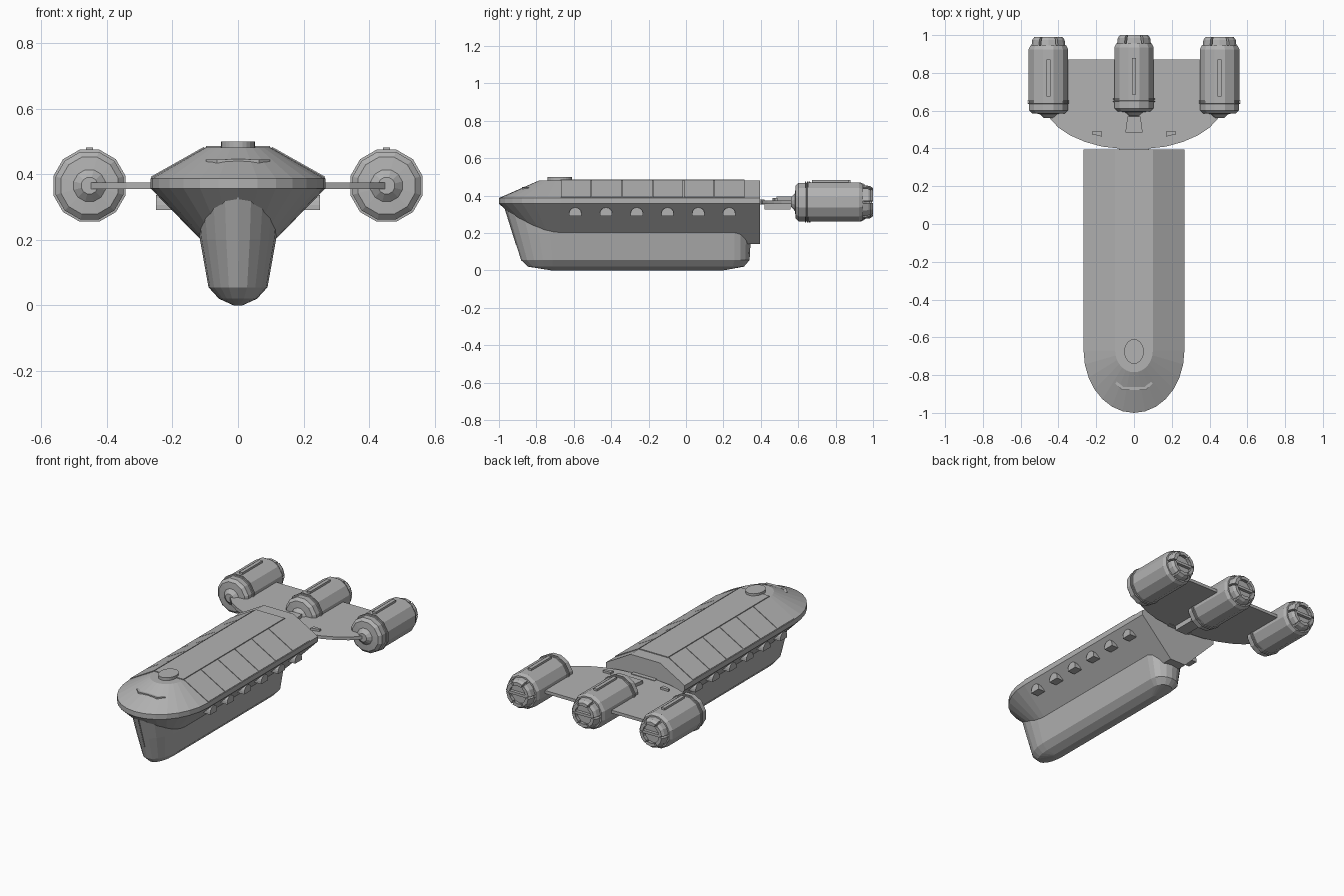
import bpy, bmesh
from math import sin, cos, pi
from mathutils import Vector

if "Cube" in bpy.data.objects:
    bpy.data.objects.remove(bpy.data.objects["Cube"])

grey = bpy.data.materials.new("hull_grey")
grey.use_nodes = True
grey.diffuse_color = (0.45, 0.45, 0.45, 1)
grey.node_tree.nodes["Principled BSDF"].inputs["Base Color"].default_value = (0.45, 0.45, 0.45, 1)


def solid(name, lofts, mirror=False):
    """Make one object from closed lofts; each loft is a list of equal rings."""
    bm = bmesh.new()
    for rings in lofts:
        rows = [[bm.verts.new(p) for p in ring] for ring in rings]
        n = len(rows[0])
        for a, b in zip(rows, rows[1:]):
            for i in range(n):
                j = (i + 1) % n
                bm.faces.new((a[i], a[j], b[j], b[i]))
        bm.faces.new(rows[0][::-1])
        bm.faces.new(rows[-1])
    bmesh.ops.recalc_face_normals(bm, faces=bm.faces)
    mesh = bpy.data.meshes.new(name)
    bm.to_mesh(mesh)
    bm.free()
    mesh.materials.append(grey)
    obj = bpy.data.objects.new(name, mesh)
    bpy.context.collection.objects.link(obj)
    if mirror:
        obj.modifiers.new("mirror", 'MIRROR')
    return obj


def prism(points, offset):
    return [points, [Vector(p) + Vector(offset) for p in points]]


def box(x0, x1, y0, y1, z0, z1):
    return prism([(x0, y0, z0), (x1, y0, z0), (x1, y1, z0), (x0, y1, z0)], (0, 0, z1 - z0))


def arc(hw, yc, length, z, steps, start):
    return [(hw * cos(start + pi * i / steps), yc + length * sin(start + pi * i / steps), z)
            for i in range(steps + 1)]


# Main hull: V-shaped belly, edge band and sloped roof with a rounded bow
REAR, BOW = 0.395, -0.67


def hull_ring(z, hw, length):
    return [(hw, REAR, z), (-hw, REAR, z)] + arc(hw, BOW, length, z, 14, pi)


solid("main_hull", [[hull_ring(0.14, 0.055, 0.10), hull_ring(0.357, 0.267, 0.33),
                     hull_ring(0.387, 0.267, 0.33), hull_ring(0.481, 0.10, 0.115)]])


# Keel pod: tapered tub with rounded ends
def keel_ring(z, hw, front, rear, front_len, rear_len):
    return (arc(hw, rear - rear_len, rear_len, z, 8, 0)
            + arc(hw, front + front_len, front_len, z, 10, pi))


solid("keel_pod", [[keel_ring(0.34, 0.13, -0.97, 0.35, 0.22, 0.09),
                    keel_ring(0.20, 0.116, -0.927, 0.348, 0.20, 0.09),
                    keel_ring(0.055, 0.09, -0.882, 0.34, 0.17, 0.08),
                    keel_ring(0.02, 0.058, -0.845, 0.31, 0.13, 0.06),
                    keel_ring(0.0, 0.014, -0.72, 0.20, 0.03, 0.03)]])

# Thin stem line on the front of the keel
solid("bow_stem", [prism([(-0.003, -0.973, 0.34), (0.003, -0.973, 0.34),
                          (0.003, -0.909, 0.135), (-0.003, -0.909, 0.135)], (0, 0.02, 0))])


# Roof plates: six per side with narrow gaps, plus the centre strip
def roof_z(x):
    return 0.387 + (0.267 - x) / 0.167 * 0.094


slope = Vector((0.49, 0, 0.87)) * 0.004
plates = []
step = 0.164
for i in range(6):
    y0, y1 = BOW + i * step + 0.002, BOW + (i + 1) * step - 0.002
    a, b = 0.264, 0.102
    plates.append(prism([(a, y0, roof_z(a)), (a, y1, roof_z(a)),
                         (b, y1, roof_z(b)), (b, y0, roof_z(b))], slope))
solid("roof_plates", plates, mirror=True)
solid("roof_strip", [box(-0.098, 0.098, BOW, 0.314, 0.478, 0.486)])

# Oval hatch and bent viewing slit on the bow
hatch = [(0.052 * cos(pi * i / 12), -0.675 + 0.065 * sin(pi * i / 12), 0.47) for i in range(24)]
solid("roof_hatch", [prism(hatch, (0, 0, 0.029))])
solid("bow_slit", [prism([(0, -0.878, 0.435), (0.064, -0.878, 0.432), (0.098, -0.845, 0.432),
                          (0.09, -0.832, 0.432), (0.058, -0.862, 0.432), (0, -0.862, 0.435)],
                         (0, 0, 0.012))], mirror=True)

# Arched side windows standing out of the belly
windows = []
for i in range(6):
    yc = -0.592 + i * 0.1645
    arch = [(0.15, yc + 0.033, 0.29), (0.15, yc - 0.033, 0.29)]
    arch += [(0.15, yc - 0.033 * cos(pi * k / 8), 0.306 + 0.03 * sin(pi * k / 8)) for k in range(9)]
    windows.append(prism(arch, (0.1, 0, 0)))
solid("side_windows", windows, mirror=True)

# Tail wing: flat plate with a curved leading edge
edge = [(0.08, 0.40), (0.17, 0.41), (0.26, 0.435), (0.34, 0.47), (0.40, 0.51), (0.455, 0.57), (0.455, 0.87)]
outline = [(x, y, 0.355) for x, y in edge] + [(-x, y, 0.355) for x, y in reversed(edge)]
solid("tail_wing", [prism(outline, (0, 0, 0.019))])
solid("wing_root", [box(-0.08, 0.08, 0.38, 0.42, 0.352, 0.378)])
solid("wing_center_block", [
    prism([(-0.046, 0.485, 0.37), (0.046, 0.485, 0.37), (0.034, 0.57, 0.37), (-0.034, 0.57, 0.37)],
          (0, 0, 0.024)),
    box(-0.04, 0.04, 0.42, 0.56, 0.325, 0.356)])
solid("wing_vents", [prism([(0.17, 0.463, 0.37), (0.222, 0.475, 0.37), (0.222, 0.489, 0.37),
                            (0.17, 0.489, 0.37)], (0, 0, 0.017))], mirror=True)


# Engines: twelve-sided turned bodies with banded fronts and split nozzles
SIDES, AXIS = 12, 0.365


def polar(cx, y, r, angle):
    return (cx + r * cos(angle), y, AXIS + r * sin(angle))


def turned(cx, dy, profile):
    return [[polar(cx, y + dy, r, (k + 0.5) * 2 * pi / SIDES) for k in range(SIDES)]
            for y, r in profile]


body = [(0.562, 0.026), (0.583, 0.05), (0.586, 0.09), (0.602, 0.107), (0.636, 0.107),
        (0.637, 0.114), (0.642, 0.114), (0.643, 0.107), (0.648, 0.107), (0.649, 0.114),
        (0.654, 0.114), (0.655, 0.108), (0.925, 0.108), (0.945, 0.098), (0.947, 0.06)]

for label, cx, dy in (("left", 0.453, 0), ("center", 0, 0.01), ("right", -0.453, 0)):
    solid(label + "_engine_body", [turned(cx, dy, body)])
    petals = []
    for k in range(6):
        a0, a1 = k * pi / 3 + 0.07, (k + 1) * pi / 3 - 0.07
        angles = [a0, (a0 + a1) / 2, a1]
        petals.append([[polar(cx, y + dy, outer, a) for a in angles]
                       + [polar(cx, y + dy, inner, a) for a in reversed(angles)]
                       for y, outer, inner in ((0.94, 0.09, 0.062), (0.975, 0.086, 0.058),
                                               (0.99, 0.075, 0.055))])
    solid(label + "_engine_nozzle", petals)
    solid(label + "_engine_core", [turned(cx, dy, [(0.94, 0.07), (0.965, 0.066)]),
                                   box(cx - 0.064, cx + 0.064, 0.95 + dy, 0.984 + dy,
                                       AXIS - 0.008, AXIS + 0.008)])
    solid(label + "_engine_rib", [box(cx - 0.011, cx + 0.011, 0.675 + dy, 0.87 + dy, 0.46, 0.482)])
